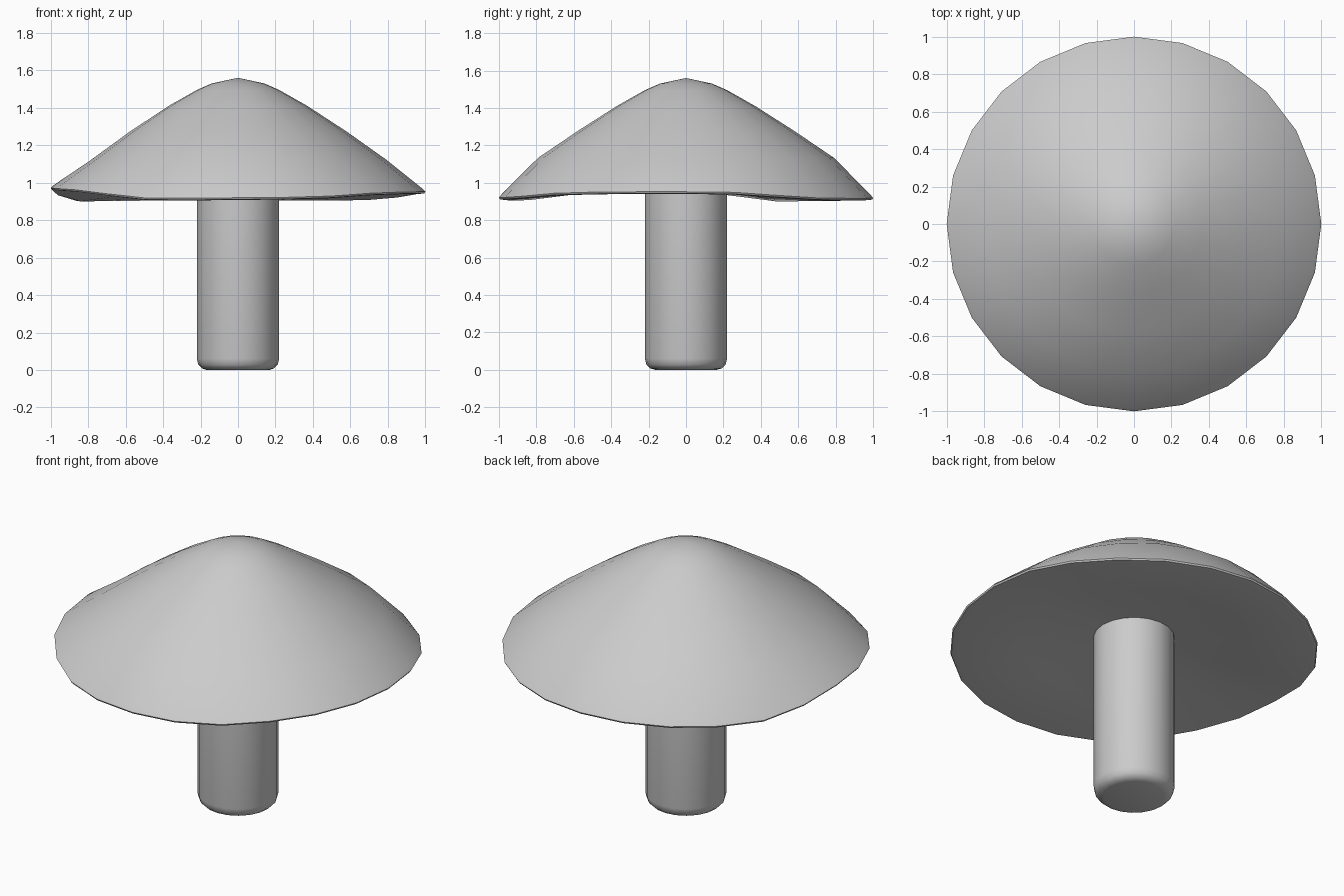
import bpy
import bmesh
from math import cos, sin, tau

if "Cube" in bpy.data.objects:
    bpy.data.objects.remove(bpy.data.objects["Cube"])

# Height of the wavy lower rim, every 15 degrees starting at +x
RIM = [.94, .937, .92, .907, .905, .905, .907, .906, .904, .902, .90, .93,
       .96, .957, .95, .93, .907, .905, .908, .91, .917, .932, .938, .94]


def lathe(name, sides, profile, wave=None):
    """Spin (radius, z, wave weight) points; radius 0 makes a pole."""
    bm = bmesh.new()
    rings = []
    for r, z, w in profile:
        if r == 0:
            rings.append([bm.verts.new((0, 0, z))] * sides)
            continue
        ring = []
        for i in range(sides):
            a = tau * i / sides
            dz = w * (wave[i] - 0.92) if wave else 0
            ring.append(bm.verts.new((r * cos(a), r * sin(a), z + dz)))
        rings.append(ring)
    for lo, hi in zip(rings, rings[1:]):
        for i in range(sides):
            j = (i + 1) % sides
            corners = list(dict.fromkeys((lo[i], lo[j], hi[j], hi[i])))
            bm.faces.new(corners)
    bmesh.ops.recalc_face_normals(bm, faces=bm.faces)
    mesh = bpy.data.meshes.new(name)
    bm.to_mesh(mesh)
    bm.free()
    ob = bpy.data.objects.new(name, mesh)
    bpy.context.collection.objects.link(ob)
    bpy.ops.object.select_all(action='DESELECT')
    ob.select_set(True)
    bpy.context.view_layer.objects.active = ob
    bpy.ops.object.shade_smooth_by_angle(angle=0.8)
    return ob


# Cap: shallow hollow underside, thin lip, sloped top with rounded tip
lathe("cap", 24, [
    (0, 1.0, 0), (0.22, 0.995, 0), (0.6, 0.955, 0.4), (0.97, 0.92, 1),
    (0.995, 0.923, 1), (1.0, 0.932, 1), (0.985, 0.95, 0.9),
    (0.79, 1.13, -0.3), (0.58, 1.275, -0.1), (0.37, 1.41, 0),
    (0.22, 1.495, 0), (0.14, 1.53, 0), (0, 1.56, 0)], RIM)

# Stem: plain post with a rounded foot
stem = lathe("stem", 20, [
    (0, 0, 0), (0.165, 0, 0), (0.192, 0.008, 0), (0.212, 0.028, 0),
    (0.22, 0.06, 0), (0.22, 1.02, 0), (0, 1.02, 0)])
